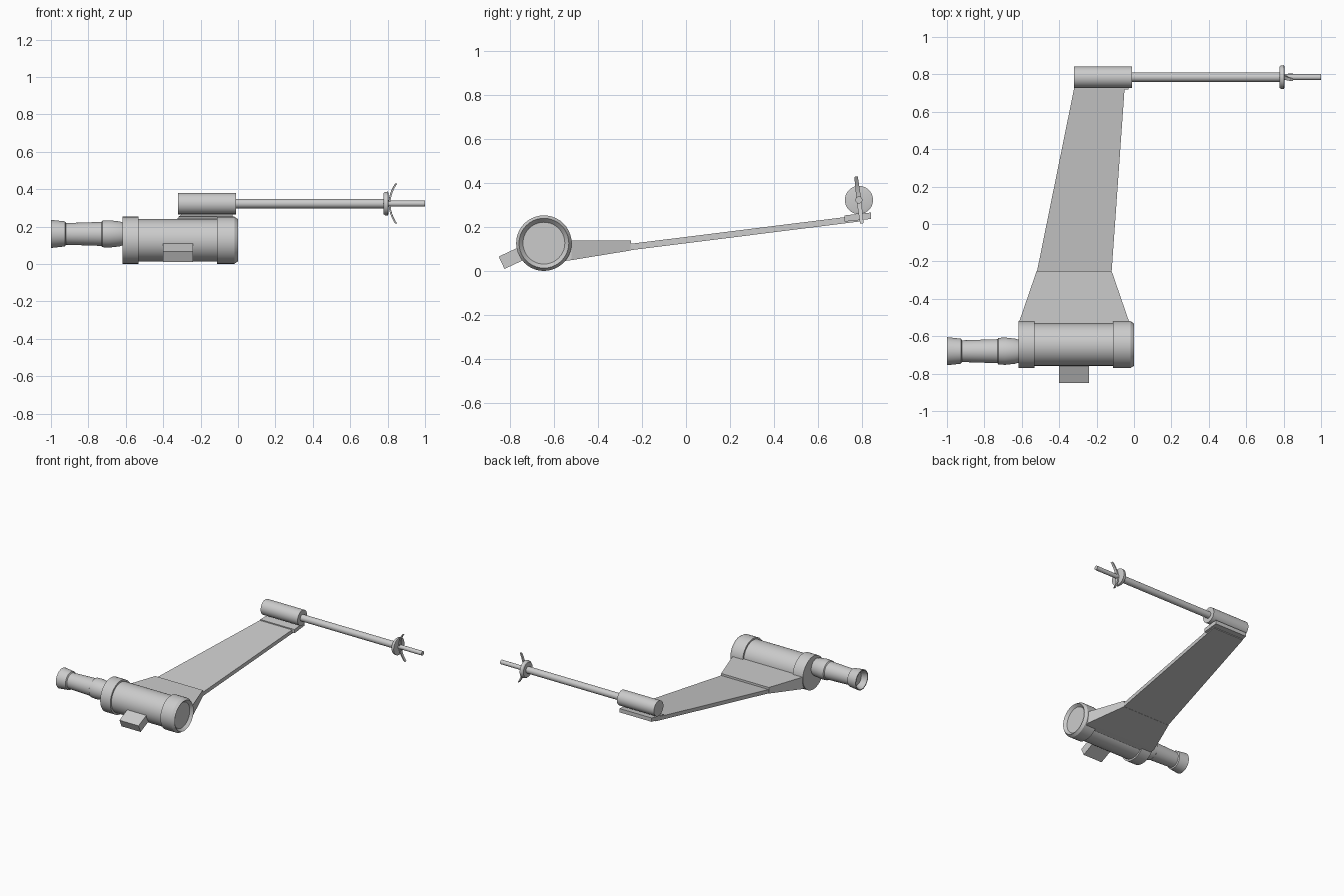
import bpy, bmesh, math
from mathutils import Vector

old = bpy.data.objects.get("Cube")
if old:
    bpy.data.objects.remove(old, do_unlink=True)

grey = bpy.data.materials.new("light grey")
grey.use_nodes = True
grey.diffuse_color = (0.6, 0.6, 0.6, 1)
grey.node_tree.nodes["Principled BSDF"].inputs["Base Color"].default_value = (0.6, 0.6, 0.6, 1)


def finish(name, bm, smooth=False):
    bmesh.ops.recalc_face_normals(bm, faces=bm.faces)
    mesh = bpy.data.meshes.new(name)
    bm.to_mesh(mesh)
    bm.free()
    mesh.materials.append(grey)
    obj = bpy.data.objects.new(name, mesh)
    bpy.context.collection.objects.link(obj)
    if smooth:
        bpy.ops.object.select_all(action='DESELECT')
        obj.select_set(True)
        bpy.context.view_layer.objects.active = obj
        bpy.ops.object.shade_smooth_by_angle(angle=math.radians(30))
    return obj


def skin(bm, rings):
    """Join a row of point rings into a closed body."""
    loops = [[bm.verts.new(p) for p in ring] for ring in rings]
    n = len(loops[0])
    for a, b in zip(loops, loops[1:]):
        for i in range(n):
            j = (i + 1) % n
            bm.faces.new((a[i], a[j], b[j], b[i]))
    bm.faces.new(loops[0])
    bm.faces.new(loops[-1])


def lathe(name, y, z, profile, sides=40):
    """Turn (x, radius) points around an axis along x."""
    turns = [2 * math.pi * i / sides for i in range(sides)]
    bm = bmesh.new()
    skin(bm, [[(x, y + r * math.cos(t), z + r * math.sin(t)) for t in turns]
              for x, r in profile])
    return finish(name, bm, True)


def slab(name, stations):
    """Skin rectangles given as (y, x0, x1, bottom, top)."""
    bm = bmesh.new()
    skin(bm, [[(x0, y, lo), (x1, y, lo), (x1, y, hi), (x0, y, hi)]
              for y, x0, x1, lo, hi in stations])
    return finish(name, bm)


# Engine drum with two collars and a recessed end
EY, EZ = -0.645, 0.127
lathe("engine_drum", EY, EZ, [(-0.6, 0.113), (-0.05, 0.113)])
lathe("engine_rear_collar", EY, EZ, [(-0.617, 0.126), (-0.532, 0.126)])
lathe("engine_intake_collar", EY, EZ,
      [(-0.112, 0.126), (-0.02, 0.126), (0, 0.113), (-0.02, 0.095)])

# Hollow exhaust nozzle
lathe("exhaust_nozzle", -0.68, 0.161,
      [(-0.96, 0.05), (-1, 0.068), (-1, 0.075), (-0.925, 0.067), (-0.92, 0.058),
       (-0.73, 0.064), (-0.725, 0.071), (-0.69, 0.073), (-0.635, 0.067), (-0.6, 0.056)])

# Tilted block on the front of the engine
bm = bmesh.new()
tilt = math.radians(25)
along = Vector((0, math.cos(tilt), math.sin(tilt)))
across = Vector((0, -math.sin(tilt), math.cos(tilt)))
tip = Vector((-0.32, -0.837, 0.038))
skin(bm, [[tip + along * d + across * v + Vector((u, 0, 0))
           for u, v in ((-0.08, -0.031), (0.08, -0.031), (0.08, 0.031), (-0.08, 0.031))]
          for d in (0, 0.15)])
finish("front_block", bm)

# Wing: thick flared root, long thin panel, end plate
slab("wing_root", [(-0.6, -0.6, -0.04, 0.04, 0.14), (-0.52, -0.613, -0.027, 0.05, 0.14),
                   (-0.25, -0.52, -0.12, 0.094, 0.14)])
slab("wing_panel", [(-0.26, -0.52, -0.12, 0.094, 0.123), (0.8, -0.305, -0.045, 0.227, 0.255)])
slab("wing_end_plate", [(0.72, -0.318, -0.03, 0.225, 0.253), (0.84, -0.3, -0.03, 0.237, 0.266)])

# Gun: housing, barrel, flange and thin muzzle
GY, GZ = 0.785, 0.323
lathe("gun_housing", GY, GZ, [(-0.32, 0.057), (-0.01, 0.057)])
lathe("gun_barrel", GY, GZ, [(-0.02, 0.025), (0.79, 0.025)], 24)
lathe("gun_flange", GY, GZ, [(0.777, 0.055), (0.785, 0.062), (0.802, 0.064), (0.805, 0.052)])
lathe("gun_muzzle", GY, GZ, [(0.8, 0.016), (1, 0.016)], 24)

# Curved prongs fanning out from the muzzle
lean = math.radians(7)
out = Vector((0, -math.sin(lean), math.cos(lean)))
side = Vector((0, math.cos(lean), math.sin(lean)))
for name, sign in (("upper_prong", 1), ("lower_prong", -1)):
    bm = bmesh.new()
    rings = []
    for i in range(9):
        t = i / 8
        centre = Vector((0.81 + 0.035 * t * t, GY, GZ)) + out * (sign * 0.107 * t)
        half = 0.011 - 0.003 * t
        rings.append([centre + side * s * half + Vector((e * 0.005, 0, 0))
                      for s, e in ((-1, -1), (1, -1), (1, 1), (-1, 1))])
    skin(bm, rings)
    finish(name, bm, True)
